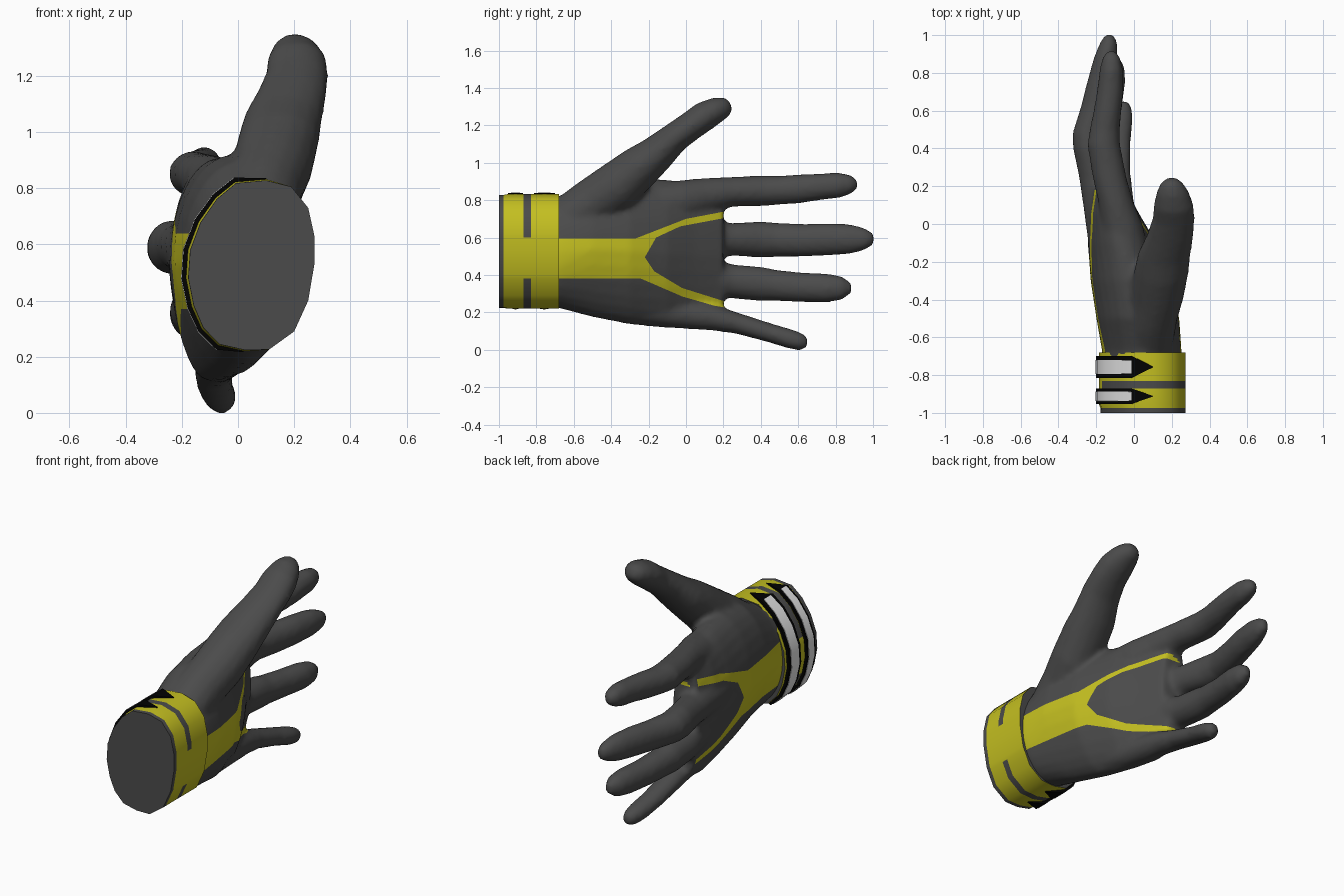
import bpy, bmesh, math
from mathutils import Vector

if "Cube" in bpy.data.objects:
    bpy.data.objects.remove(bpy.data.objects["Cube"])


def material(name, rgb):
    m = bpy.data.materials.new(name)
    m.diffuse_color = (*rgb, 1)
    m.use_nodes = True
    m.node_tree.nodes["Principled BSDF"].inputs["Base Color"].default_value = m.diffuse_color
    return m


GREY = material("dark grey", (0.07, 0.07, 0.07))
YELLOW = material("yellow", (0.55, 0.52, 0.015))
BLACK = material("black", (0.0005, 0.0005, 0.0005))
SILVER = material("silver", (0.82, 0.82, 0.82))


def loft(bm, rings):
    """Skin a list of equal-length closed rings of points and cap the ends."""
    rows = [[bm.verts.new(p) for p in r] for r in rings]
    n = len(rows[0])
    for a, b in zip(rows, rows[1:]):
        for i in range(n):
            bm.faces.new((a[i], a[(i + 1) % n], b[(i + 1) % n], b[i]))
    bm.faces.new(rows[0])
    bm.faces.new(rows[-1])


def finish(bm, name, mats, angle=40):
    bmesh.ops.recalc_face_normals(bm, faces=bm.faces)
    me = bpy.data.meshes.new(name)
    bm.to_mesh(me)
    bm.free()
    ob = bpy.data.objects.new(name, me)
    bpy.context.collection.objects.link(ob)
    for m in mats:
        me.materials.append(m)
    bpy.ops.object.select_all(action='DESELECT')
    ob.select_set(True)
    bpy.context.view_layer.objects.active = ob
    bpy.ops.object.shade_smooth_by_angle(angle=math.radians(angle))
    return ob


def digit(bm, path):
    """Elliptical tube through (y, x, z, half width in x, half height)."""
    rings = []
    for i, (y, x, z, rx, rh) in enumerate(path):
        a, b = path[max(i - 1, 0)], path[min(i + 1, len(path) - 1)]
        t = Vector((0, b[0] - a[0], b[2] - a[2])).normalized()
        side = Vector((0, -t.z, t.y))
        rings.append([Vector((x + rx * math.cos(k * math.tau / 16), y, z))
                      + side * rh * math.sin(k * math.tau / 16) for k in range(16)])
    loft(bm, rings)


# ---- hand: palm and digits fused into one skin
bm = bmesh.new()
palm = [(-.74, -.165, .25, .235, .81), (-.67, -.17, .252, .22, .824),
        (-.5, -.2, .24, .175, .9), (-.3, -.23, .2, .135, .92),
        (-.1, -.245, .12, .115, .91), (.05, -.245, .03, .115, .89), (.2, -.225, -.05, .145, .85)]
rings = []
for y, x0, x1, z0, z1 in palm:
    ring = []
    for k in range(28):
        c, s = math.cos(k * math.tau / 28), math.sin(k * math.tau / 28)
        if s < 0 and y > -.66:      # narrower towards the little finger
            c *= 1 + .2 * s
        ring.append(((x0 + x1) / 2 + (x1 - x0) / 2 * c, y, (z0 + z1) / 2 + (z1 - z0) / 2 * s))
    rings.append(ring)
loft(bm, rings)
# index, middle, ring and little fingers, then thumb
digit(bm, [(-.3, .0, .75, .12, .12), (0, -.065, .8, .11, .11), (.12, -.097, .828, .093, .092),
           (.25, -.13, .845, .09, .08), (.42, -.16, .85, .087, .082), (.5, -.155, .853, .08, .077),
           (.6, -.14, .86, .074, .078), (.7, -.127, .87, .07, .072), (.82, -.12, .88, .062, .068),
           (.88, -.12, .885, .048, .052), (.915, -.12, .885, .022, .025)])
digit(bm, [(-.2, -.12, .57, .11, .11), (.1, -.165, .585, .105, .1), (.25, -.2, .59, .092, .088),
           (.4, -.235, .59, .088, .097), (.48, -.24, .588, .086, .092), (.62, -.205, .585, .077, .088),
           (.75, -.175, .59, .074, .087), (.88, -.15, .592, .063, .08), (.955, -.135, .592, .048, .06),
           (1.005, -.13, .592, .022, .03)])
digit(bm, [(-.2, -.09, .42, .1, .1), (.1, -.13, .39, .1, .1), (.25, -.155, .365, .088, .091),
           (.4, -.16, .352, .084, .092), (.47, -.155, .345, .078, .084), (.6, -.14, .335, .074, .08),
           (.75, -.115, .33, .069, .078), (.83, -.105, .33, .056, .065), (.883, -.1, .33, .022, .03)])
digit(bm, [(-.3, .0, .22, .07, .07), (-.05, -.055, .195, .08, .08), (.15, -.077, .17, .073, .068),
           (.28, -.087, .14, .068, .056), (.45, -.08, .09, .064, .051), (.56, -.065, .057, .06, .052),
           (.62, -.058, .04, .045, .046), (.65, -.055, .036, .022, .024)])
digit(bm, [(-.63, .07, .69, .14, .132), (-.5, .09, .785, .14, .134), (-.38, .12, .865, .145, .136),
           (-.25, .145, .975, .145, .118), (-.16, .16, 1.045, .14, .1), (-.06, .192, 1.135, .124, .081),
           (.03, .21, 1.2, .112, .078), (.1, .21, 1.25, .106, .08), (.17, .205, 1.285, .085, .068),
           (.215, .2, 1.3, .06, .053), (.24, .2, 1.308, .028, .028)])
skin = finish(bm, "hand", [GREY, YELLOW])
mod = skin.modifiers.new("fuse", 'REMESH')
mod.mode, mod.voxel_size = 'VOXEL', .016
mod = skin.modifiers.new("soften", 'SMOOTH')
mod.factor, mod.iterations = .5, 5
bpy.context.view_layer.update()
fused = bpy.data.meshes.new_from_object(skin.evaluated_get(bpy.context.evaluated_depsgraph_get()))
bpy.data.objects.remove(skin)

# ---- forked yellow panels, outlined in (y, z); the stem is wider on the back
PALM_PANEL = [(-.75, .38), (-.24, .38), (-.02, .285), (.15, .236), (.21, .226), (.21, .258),
              (-.02, .33), (-.17, .42), (-.22, .495), (-.16, .6), (-.03, .66), (.21, .705),
              (.21, .74), (0, .7), (-.27, .595), (-.75, .595)]
BACK_PANEL = [(-.75, .37), (-.24, .37), (-.02, .285), (.18, .235), (.18, .265),
              (-.02, .33), (-.17, .42), (-.22, .495), (-.16, .61), (-.03, .67), (.18, .71),
              (.18, .75), (0, .72), (-.27, .638), (-.75, .638)]


def edges(panel):
    return list(zip(panel, panel[1:] + panel[:1]))


def in_panel(panel, y, z):
    inside = False
    for (y0, z0), (y1, z1) in edges(panel):
        if (z0 > z) != (z1 > z) and y < y0 + (z - z0) * (y1 - y0) / (z1 - z0):
            inside = not inside
    return inside


bm = bmesh.new()
bm.from_mesh(fused)
bpy.data.meshes.remove(fused)
bm.normal_update()
for panel, sign in ((PALM_PANEL, 1), (BACK_PANEL, -1)):
    for (y0, z0), (y1, z1) in edges(panel):
        near = []
        for f in bm.faces:
            c = f.calc_center_median()
            if (f.normal.x * sign > -.1 and min(y0, y1) - .03 < c.y < max(y0, y1) + .03
                    and min(z0, z1) - .03 < c.z < max(z0, z1) + .03):
                near.append(f)
        if near:
            geom = list({g for f in near for g in (*f.verts, *f.edges)}) + near
            bmesh.ops.bisect_plane(bm, geom=geom, dist=1e-5, plane_co=(0, y0, z0),
                                   plane_no=(0, z1 - z0, y0 - y1))
bm.normal_update()
for f in bm.faces:
    c = f.calc_center_median()
    f.material_index = int(in_panel(PALM_PANEL if f.normal.x > 0 else BACK_PANEL, c.y, c.z))
finish(bm, "hand", [GREY, YELLOW], 80)

# ---- wrist cuff with stripe, its back edge drawn in slightly at the open end
CUFF = [(.10, .832), (-.01, .822), (-.08, .765), (-.14, .68), (-.178, .58), (-.185, .48), (-.165, .38),
        (-.13, .3), (-.07, .24), (.02, .22), (.11, .225), (.2, .29), (.25, .4), (.272, .53),
        (.272, .63), (.25, .73), (.19, .805)]
bm = bmesh.new()
rings = []
for y, shrink in ((-1, .972), (-.975, .975), (-.955, 1), (-.87, 1), (-.83, 1), (-.68, 1)):
    rings.append([(x, y, z) if x > .1 else (.1 + (x - .1) * shrink, y, .53 + (z - .53) * (shrink + 1) / 2)
                  for x, z in CUFF])
loft(bm, rings)
for z in (.38, .6):
    bmesh.ops.bisect_plane(bm, geom=bm.verts[:] + bm.edges[:] + bm.faces[:],
                           plane_co=(0, 0, z), plane_no=(0, 0, 1))
for f in bm.faces:
    c = f.calc_center_median()
    stripe = -.87 < c.y < -.83 and not .38 < c.z < .6
    f.material_index = 0 if c.y < -.975 or c.y > -.681 or stripe else 1
finish(bm, "cuff", [GREY, YELLOW])


# ---- straps and clasps wrapped round the back of the cuff
def band(name, mat, y, half, first, last, low, high, crown, tip, tip_high):
    bm = bmesh.new()
    rings = []
    for i in range(first, last + 1):
        p = Vector(CUFF[i])
        out = (p - Vector((.045, .53))).normalized()
        w, top = (half * tip, tip_high) if i in (first, last) else (half, high)
        ring = []
        for dy, off in ((-w, low), (-w * crown, top), (w * crown, top), (w, low)):
            q = p + out * off
            ring.append((q.x, y + dy, q.y))
        rings.append(ring)
    loft(bm, rings)
    finish(bm, name, [mat])


for label, y, half in (("upper", -.757, .057), ("lower", -.912, .04)):
    band(label + "_strap", BLACK, y, half, 0, 9, -.01, .016, 1, .04, .004)
    band(label + "_clasp", SILVER, y, half * .72, 1, 8, .005, .0185, .9, .9, .0185)
